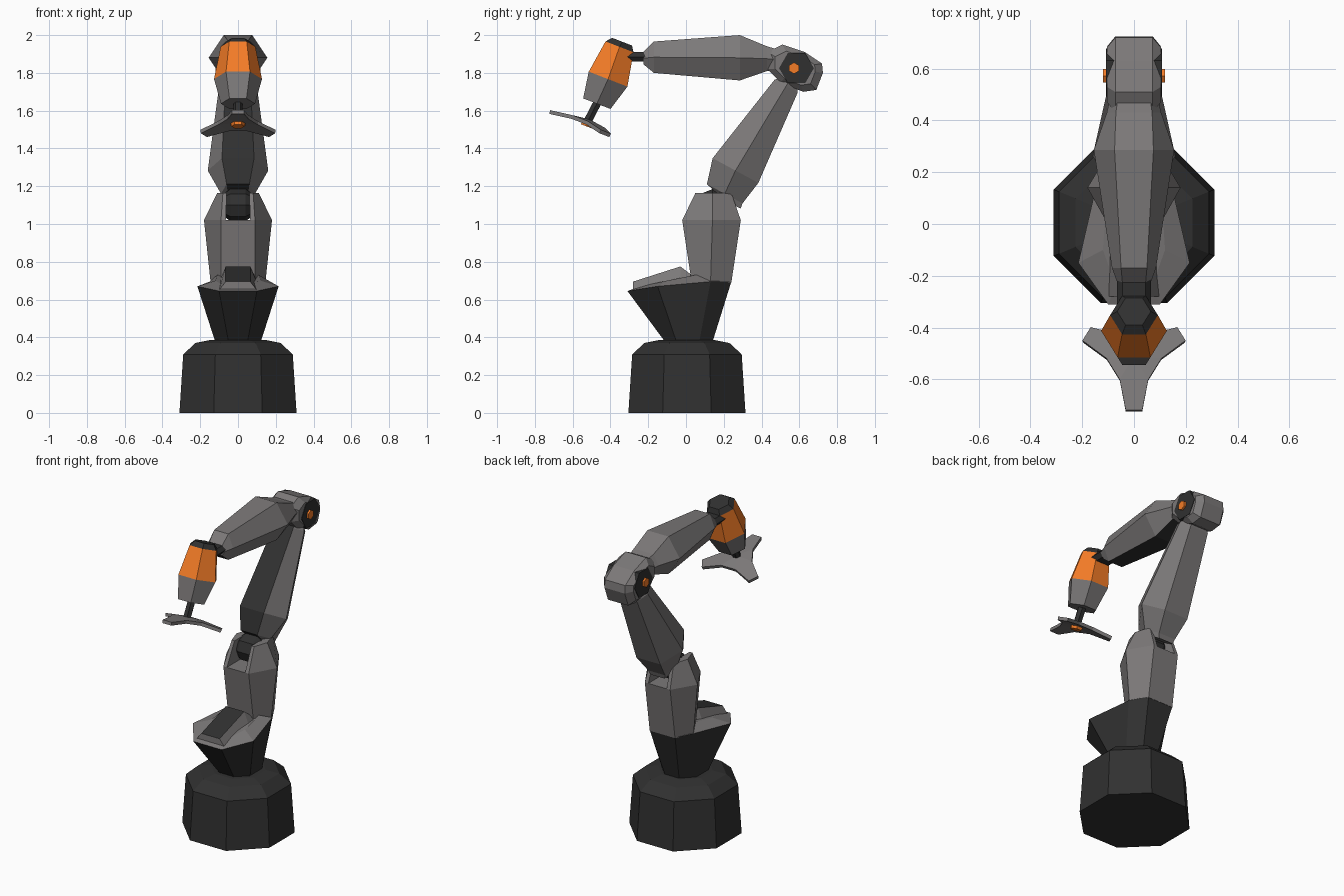
import bpy, bmesh, math
from mathutils import Vector

if "Cube" in bpy.data.objects:
    bpy.data.objects.remove(bpy.data.objects["Cube"])


def material(name, rgb):
    m = bpy.data.materials.new(name)
    m.diffuse_color = (*rgb, 1)
    m.use_nodes = True
    m.node_tree.nodes["Principled BSDF"].inputs["Base Color"].default_value = m.diffuse_color
    return m


GREY = material("grey", (0.2, 0.19, 0.19))
DARK = material("dark", (0.03, 0.03, 0.03))
ORANGE = material("orange", (0.9, 0.2, 0.02))


def finish(name, bm, mats):
    bmesh.ops.recalc_face_normals(bm, faces=bm.faces)
    me = bpy.data.meshes.new(name)
    bm.to_mesh(me)
    bm.free()
    for m in mats:
        me.materials.append(m)
    ob = bpy.data.objects.new(name, me)
    bpy.context.collection.objects.link(ob)
    return ob


def loft(name, rings, mat, panel=None, panel_mat=None):
    """Skin closed rings of points; side number `panel` takes panel_mat."""
    bm = bmesh.new()
    loops = [[bm.verts.new(p) for p in r] for r in rings]
    n = len(loops[0])
    for a, b in zip(loops, loops[1:]):
        for i in range(n):
            j = (i + 1) % n
            f = bm.faces.new((a[i], a[j], b[j], b[i]))
            f.material_index = int(i == panel)
    bm.faces.new(loops[0])
    bm.faces.new(loops[-1])
    return finish(name, bm, [mat] + ([panel_mat] if panel_mat else []))


def hex_ring(y, z, d, depth, flat, side):
    """Hexagon with points at +-x; d is its (y, z) depth direction."""
    uv = [(flat, -depth), (side, 0), (flat, depth), (-flat, depth), (-side, 0), (-flat, -depth)]
    return [(u, y + v * d[0], z + v * d[1]) for u, v in uv]


def polygon(n, r, start=0.0):
    return [(r * math.cos(start + math.tau * i / n), r * math.sin(start + math.tau * i / n)) for i in range(n)]


def x_prism(name, y, z, steps, n, mat, start=0.0):
    """Prism along x from (x, radius) steps."""
    loft(name, [[(x, y + a, z + b) for a, b in polygon(n, r, start)] for x, r in steps], mat)


def mirror_pts(right):
    return right + [(-p[0], *p[1:]) for p in reversed(right)]


# Octagonal base
k = 1 / math.cos(math.pi / 8)
loft("base", [[(x, y + 0.005, z) for x, y in polygon(8, r * k, math.pi / 8)]
              for r, z in [(0.31, 0), (0.29, 0.31), (0.225, 0.37), (0.15, 0.385)]], DARK)

# Turret with a sloping grey deck
neck = mirror_pts([(0.05, -0.11, 0.375), (0.12, -0.05, 0.375), (0.12, 0.07, 0.375), (0.05, 0.14, 0.375)])
rim = mirror_pts([(0.10, -0.31, 0.645), (0.215, -0.15, 0.67), (0.15, 0.13, 0.695), (0.09, 0.24, 0.695)])
crown = mirror_pts([(0.07, -0.24, 0.67), (0.12, -0.10, 0.70), (0.11, 0.05, 0.73), (0.07, 0.20, 0.73)])
loft("turret", [neck, rim], DARK)
loft("deck", [rim, crown], GREY)

# Wedge block on the deck with a dark top
wedge = [[(-0.10, y, z0), (-0.065, y, z1), (0.065, y, z1), (0.10, y, z0)]
         for y, z0, z1 in [(-0.28, 0.65, 0.695), (-0.03, 0.69, 0.775), (0.03, 0.70, 0.73)]]
loft("deck_block", wedge, GREY, 1, DARK)

# Upright with two prongs
loft("upright", [
    mirror_pts([(0.09, 0.03, 0.69), (0.145, 0.13, 0.69), (0.09, 0.24, 0.69)]),
    mirror_pts([(0.09, -0.02, 1.02), (0.18, 0.14, 1.02), (0.09, 0.29, 1.02)])], GREY)
for s, side in [(1, "right"), (-1, "left")]:
    low = [(0.065, -0.02), (0.09, -0.02), (0.18, 0.14), (0.09, 0.29), (0.065, 0.29)]
    top = [(0.06, 0.05), (0.08, 0.05), (0.11, 0.14), (0.08, 0.24), (0.06, 0.24)]
    loft("prong_" + side, [[(s * x, y, z) for x, y in r] for r, z in [(low, 1.02), (top, 1.165)]], GREY)

# Shoulder joint
x_prism("shoulder_joint", 0.14, 1.10, [(-0.075, 0.06), (-0.04, 0.085), (0.04, 0.085), (0.075, 0.06)], 8, DARK)

# Lower arm, dark panel in front
d = (0.88, -0.475)
loft("lower_arm", [
    hex_ring(0.245, 1.105, d, 0.05, 0.05, 0.07),
    hex_ring(0.205, 1.16, d, 0.107, 0.06, 0.09),
    hex_ring(0.262, 1.283, d, 0.1375, 0.085, 0.16),
    hex_ring(0.53, 1.73, d, 0.07, 0.065, 0.10),
    hex_ring(0.55, 1.765, d, 0.04, 0.05, 0.08)], GREY, 5, DARK)

# Elbow housing, dark hub and orange axle
outline = [(0.43, 1.91), (0.51, 1.95), (0.63, 1.91), (0.72, 1.85), (0.725, 1.80),
           (0.69, 1.71), (0.62, 1.70), (0.50, 1.75), (0.43, 1.82)]
cy, cz = 0.58, 1.825
loft("elbow", [[(x, cy + (y - cy) * f, cz + (z - cz) * f) for y, z in outline]
               for x, f in [(-0.105, 0.72), (-0.072, 1), (0.072, 1), (0.105, 0.72)]], GREY)
x_prism("elbow_hub", 0.585, 1.825, [(-0.108, 0.092), (0.108, 0.092)], 6, DARK)
x_prism("elbow_axle", 0.572, 1.825, [(-0.12, 0.03), (0.12, 0.03)], 6, ORANGE, math.pi / 6)

# Upper arm, dark panel underneath
d = (0, -1)
loft("upper_arm", [
    hex_ring(-0.225, 1.878, d, 0.033, 0.045, 0.065),
    hex_ring(-0.17, 1.883, d, 0.083, 0.05, 0.085),
    hex_ring(0.285, 1.88, d, 0.12, 0.075, 0.155),
    hex_ring(0.43, 1.875, d, 0.065, 0.07, 0.105),
    hex_ring(0.50, 1.87, d, 0.05, 0.06, 0.09)], GREY, 2, DARK)

# Wrist joint
loft("wrist_joint", [hex_ring(y, 1.885, d, 0.026, 0.045, 0.065) for y in (-0.32, -0.21)], DARK)

# Tapered hand: dark cap, orange band, grey cuff
d = (0.93, -0.36)


def head_ring(y, z, r):
    return hex_ring(y, z, d, r * 0.866, r / 2, r)


cap, band_top = head_ring(-0.338, 1.965, 0.065), head_ring(-0.352, 1.938, 0.092)
band_low, cuff = head_ring(-0.4125, 1.767, 0.127), head_ring(-0.472, 1.637, 0.09)
loft("hand_cap", [cap, band_top], DARK)
loft("hand_band", [band_top, band_low], ORANGE)
loft("hand_cuff", [band_low, cuff], GREY)
loft("claw_stem", [head_ring(-0.46, 1.66, 0.025), head_ring(-0.52, 1.545, 0.025)], DARK)

# Three-fingered claw in the frame of the hand
fwd, down, hub = Vector((0, -0.93, 0.36)), Vector((0, -0.36, -0.93)), Vector((0, -0.515, 1.545))
bm = bmesh.new()
palm = []
for i in range(3):
    a = math.tau * i / 3
    out = fwd * math.cos(a) + Vector((1, 0, 0)) * math.sin(a)
    across = Vector((1, 0, 0)) * math.cos(a) - fwd * math.sin(a)
    q = [bm.verts.new(hub + out * r + across * w + down * h)
         for r, w, h in [(0.09, -0.055, 0.012), (0.21, -0.032, 0.03), (0.21, 0.032, 0.03), (0.09, 0.055, 0.012)]]
    bm.faces.new(q)
    palm += [q[0], q[3]]
centre = bm.verts.new(hub)
for i in range(6):
    bm.faces.new((palm[i], palm[(i + 1) % 6], centre))
claw = finish("claw", bm, [GREY])
solid = claw.modifiers.new("thickness", "SOLIDIFY")
solid.thickness = 0.02
solid.offset = 0

# Orange pad under the claw
loft("claw_pad", [head_ring(-0.519, 1.535, 0.04), head_ring(-0.527, 1.517, 0.035)], ORANGE)
